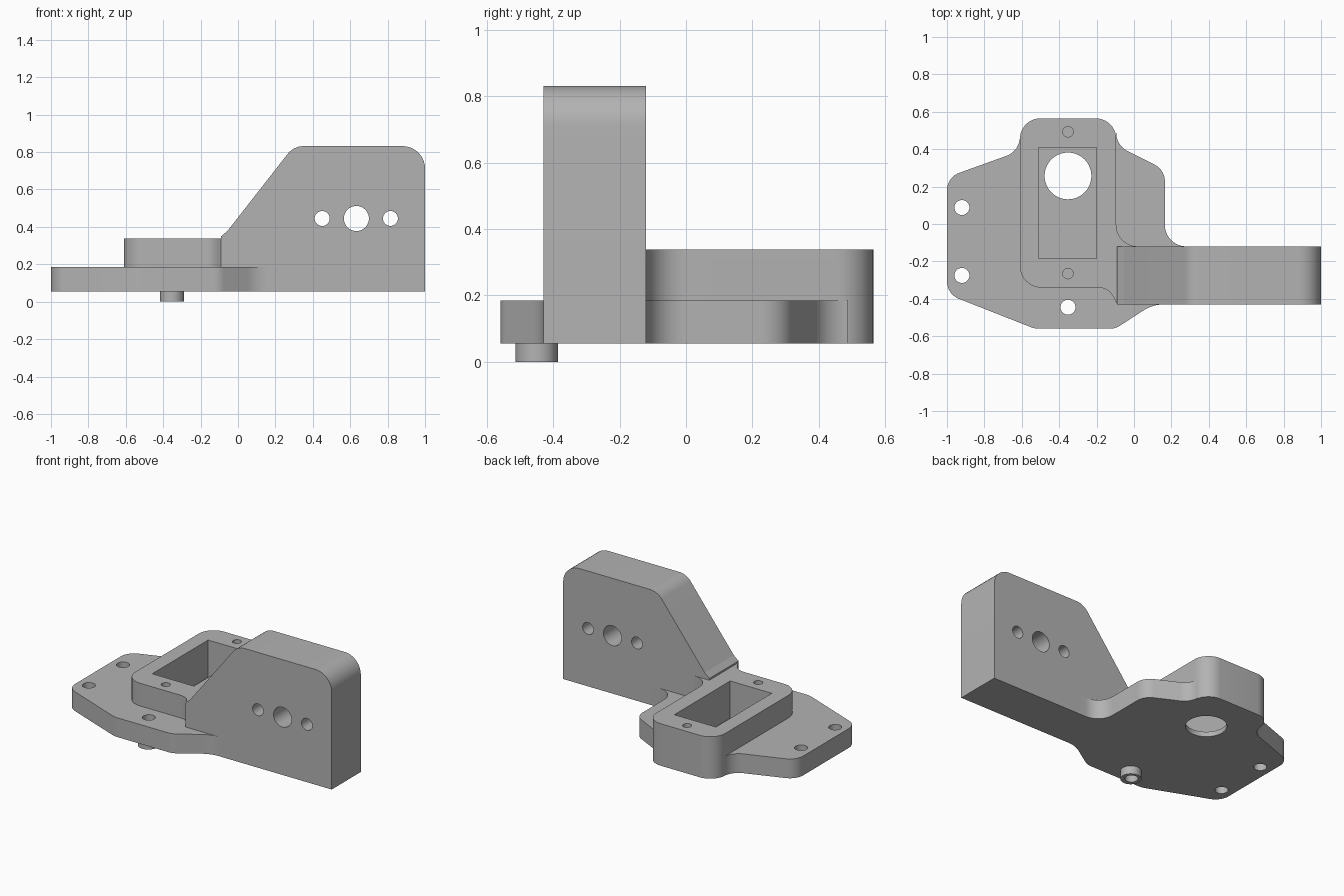
import bpy, bmesh, math
from mathutils import Vector

if "Cube" in bpy.data.objects:
    bpy.data.objects.remove(bpy.data.objects["Cube"])

grey = bpy.data.materials.new("plain grey")
grey.diffuse_color = (0.45, 0.45, 0.45, 1)
grey.use_nodes = True
grey.node_tree.nodes["Principled BSDF"].inputs["Base Color"].default_value = grey.diffuse_color


def rounded(points, steps=10):
    """Outline from (x, y, radius) corners, convex or concave."""
    out = []
    n = len(points)
    for i, (x, y, r) in enumerate(points):
        p = Vector((x, y))
        if r == 0:
            out.append(p)
            continue
        a = (Vector(points[i - 1][:2]) - p).normalized()
        b = (Vector(points[(i + 1) % n][:2]) - p).normalized()
        half = a.angle(b) / 2
        centre = p + (a + b).normalized() * (r / math.sin(half))
        start = p + a * (r / math.tan(half)) - centre
        end = p + b * (r / math.tan(half)) - centre
        sweep = math.pi - 2 * half
        for k in range(steps + 1):
            t = k / steps
            v = (start * math.sin((1 - t) * sweep) + end * math.sin(t * sweep)) / math.sin(sweep)
            out.append(centre + v)
    return out


def prism(name, outline, low, high, upright=False):
    """Extrude an outline along z, or along y when upright."""
    def place(p, d):
        return (p.x, d, p.y) if upright else (p.x, p.y, d)
    bm = bmesh.new()
    face = bm.faces.new([bm.verts.new(place(p, low)) for p in outline])
    ext = bmesh.ops.extrude_face_region(bm, geom=[face])
    moved = [v for v in ext["geom"] if isinstance(v, bmesh.types.BMVert)]
    shift = (0, high - low, 0) if upright else (0, 0, high - low)
    bmesh.ops.translate(bm, verts=moved, vec=shift)
    bmesh.ops.recalc_face_normals(bm, faces=bm.faces[:])
    mesh = bpy.data.meshes.new(name)
    bm.to_mesh(mesh)
    bm.free()
    mesh.materials.append(grey)
    obj = bpy.data.objects.new(name, mesh)
    bpy.context.collection.objects.link(obj)
    return obj


def disc(x, y, r, n=40):
    return [Vector((x + r * math.cos(2 * math.pi * k / n),
                    y + r * math.sin(2 * math.pi * k / n))) for k in range(n)]


def combine(target, tool, operation):
    """Apply a boolean and discard the tool."""
    bpy.context.view_layer.objects.active = target
    mod = target.modifiers.new("combine", "BOOLEAN")
    mod.operation = operation
    mod.solver = "EXACT"
    mod.object = tool
    bpy.ops.object.modifier_apply(modifier=mod.name)
    bpy.data.objects.remove(tool)


# Flat base plate
bracket = prism("mounting_bracket", rounded([
    (-1, -0.375, 0.10), (-0.53, -0.56, 0.12), (-0.10, -0.56, 0.10),
    (0.10, -0.43, 0.20), (0.35, -0.43, 0), (0.35, -0.12, 0),
    (0.165, -0.12, 0.115), (0.165, 0.29, 0.10), (-0.095, 0.42, 0.11),
    (-0.095, 0.565, 0.11), (-0.61, 0.565, 0.11), (-0.61, 0.39, 0.11),
    (-1, 0.25, 0.10)]), 0.055, 0.185)

# Raised housing with a flare into the upright wall
housing = prism("housing", rounded([
    (-0.61, -0.34, 0.115), (-0.135, -0.34, 0.09), (-0.09, -0.43, 0),
    (0.03, -0.43, 0), (0.03, -0.12, 0), (-0.095, -0.12, 0.115),
    (-0.095, 0.565, 0.11), (-0.61, 0.565, 0.11)]), 0.055, 0.338)

# Upright wall with sloped shoulder
wall = prism("upright_wall", rounded([
    (-0.09, 0.055, 0), (1, 0.055, 0), (1, 0.832, 0.12),
    (0.298, 0.832, 0.11), (-0.055, 0.38, 0.05), (-0.09, 0.35, 0)]),
    -0.43, -0.12, True)

# Short locating sleeve under the plate
sleeve = prism("sleeve", disc(-0.353, -0.45, 0.064), 0, 0.10)

for part in (housing, wall, sleeve):
    combine(bracket, part, "UNION")

# Rectangular pocket and its round opening
pocket = [Vector(p) for p in ((-0.51, -0.185), (-0.2, -0.185), (-0.2, 0.41), (-0.51, 0.41))]
combine(bracket, prism("pocket", pocket, 0.088, 0.5), "DIFFERENCE")
combine(bracket, prism("opening", disc(-0.353, 0.257, 0.125, 64), -0.1, 0.2), "DIFFERENCE")

# Plate holes, sleeve bore and blind screw holes
for x, y, r, low in ((-0.92, 0.088, 0.04, -0.1), (-0.92, -0.275, 0.04, -0.1),
                     (-0.353, -0.445, 0.04, -0.1),
                     (-0.353, 0.493, 0.028, 0.15), (-0.353, -0.265, 0.028, 0.15)):
    combine(bracket, prism("hole", disc(x, y, r), low, 0.5), "DIFFERENCE")

# Wall holes
for x, r in ((0.45, 0.04), (0.633, 0.067), (0.815, 0.04)):
    combine(bracket, prism("hole", disc(x, 0.445, r), -0.6, 0.1, True), "DIFFERENCE")

bpy.ops.object.select_all(action="DESELECT")
bracket.select_set(True)
bpy.context.view_layer.objects.active = bracket
bpy.ops.object.shade_smooth_by_angle(angle=math.radians(25))
